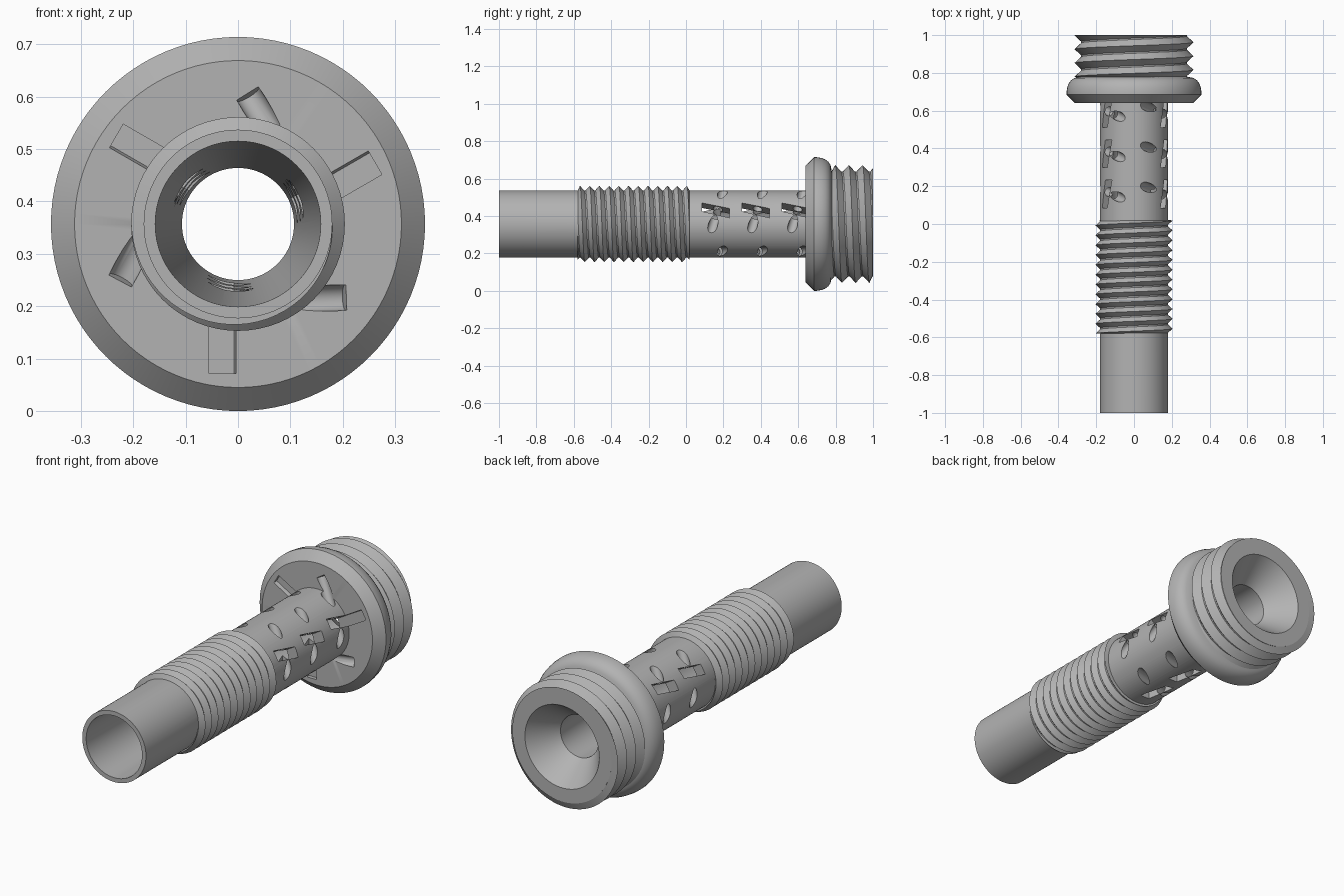
import bpy, bmesh, math
from mathutils import Vector

if "Cube" in bpy.data.objects:
    bpy.data.objects.remove(bpy.data.objects["Cube"])

AXIS_Z = 0.357
grey = bpy.data.materials.new("steel_grey")
grey.diffuse_color = (0.45, 0.45, 0.45, 1)
grey.use_nodes = True
grey.node_tree.nodes["Principled BSDF"].inputs["Base Color"].default_value = grey.diffuse_color


def polar(r, a, y):
    return Vector((r * math.cos(a), y, AXIS_Z + r * math.sin(a)))


def finish(bm, name):
    bmesh.ops.recalc_face_normals(bm, faces=bm.faces)
    me = bpy.data.meshes.new(name)
    bm.to_mesh(me)
    bm.free()
    me.materials.append(grey)
    ob = bpy.data.objects.new(name, me)
    bpy.context.collection.objects.link(ob)
    return ob


def activate(ob):
    bpy.ops.object.select_all(action='DESELECT')
    ob.select_set(True)
    bpy.context.view_layer.objects.active = ob


def lathe(name, profile, n=96):
    bm = bmesh.new()
    rings = [[bm.verts.new(polar(r, 2 * math.pi * i / n, y)) for r, y in profile]
             for i in range(n)]
    m = len(profile)
    for i in range(n):
        a, b = rings[i], rings[(i + 1) % n]
        for j in range(m):
            k = (j + 1) % m
            bm.faces.new((a[j], a[k], b[k], b[j]))
    return finish(bm, name)


def thread(name, lo, hi, root, crest, pitch, phase, n=64):
    """Helical V ridge, trimmed flat at both ends."""
    bm = bmesh.new()
    half = pitch / 2
    steps = int((hi - lo + pitch) / pitch * n)
    prev = None
    for i in range(steps + 1):
        yc = lo - half + pitch * i / n
        a = phase - 2 * math.pi * i / n
        over = max(0, lo - yc, yc - hi)
        r = max(root - 0.002, crest - (crest - root) * over / half)
        base = root - 0.004
        clamp = lambda y: min(max(y, lo), hi)
        pts = [(base, clamp(yc - half)), (r, clamp(yc)), (base, clamp(yc + half))]
        cur = [bm.verts.new(polar(q, a, y)) for q, y in pts]
        if prev:
            for j in range(3):
                k = (j + 1) % 3
                bm.faces.new((prev[j], prev[k], cur[k], cur[j]))
        prev = cur
    return finish(bm, name)


# hollow tube with flanged head, tapered bore and funnel mouth
body = lathe("tube_and_head", [
    (0.158, -1), (0.18, -1), (0.18, 0.64), (0.312, 0.64), (0.357, 0.685),
    (0.357, 0.70), (0.353, 0.725), (0.345, 0.745), (0.333, 0.761),
    (0.315, 0.773), (0.28, 0.78), (0.28, 1), (0.21, 1), (0.107, 0.86)])

# cutters: slanted round drillings along chords, and sheared slots
drills, slots = bmesh.new(), bmesh.new()
for row in range(3):
    for turn in range(3):
        t = math.radians(120 * turn)
        y = 0.2135 * row
        p = polar(0.18, t + math.radians(67), 0.195 + y)
        q = polar(0.18, t + math.radians(-3), 0.143 + y)
        d = (p - q).normalized()
        start, end = q - d * 0.04, p + d * 0.10
        u = d.cross(Vector((0, 1, 0))).normalized()
        v = d.cross(u)
        loops = []
        for c in (start, end):
            loops.append([drills.verts.new(c + 0.025 * (u * math.cos(k * math.pi / 12)
                          + v * math.sin(k * math.pi / 12))) for k in range(24)])
        drills.faces.new(loops[0])
        drills.faces.new(loops[1])
        for k in range(24):
            m = (k + 1) % 24
            drills.faces.new((loops[0][k], loops[0][m], loops[1][m], loops[1][k]))

        a = t + math.radians(30)
        out = Vector((math.cos(a), 0, math.sin(a)))
        tan = Vector((-math.sin(a), 0, math.cos(a)))
        ends = []
        for yy, shift in ((0.085, 0.035), (0.232, 0.0)):
            ends.append([slots.verts.new(Vector((0, yy + y, AXIS_Z)) + out * r + tan * (s + shift))
                         for r, s in ((0.09, -0.06), (0.285, -0.06), (0.285, -0.008), (0.09, -0.008))])
        slots.faces.new(ends[0])
        slots.faces.new(ends[1])
        for k in range(4):
            m = (k + 1) % 4
            slots.faces.new((ends[0][k], ends[0][m], ends[1][m], ends[1][k]))

for bm, name in ((drills, "drill_cutter"), (slots, "slot_cutter")):
    cutter = finish(bm, name)
    cutter.hide_render = True
    mod = body.modifiers.new(name, 'BOOLEAN')
    mod.operation = 'DIFFERENCE'
    mod.solver = 'EXACT'
    mod.object = cutter
    activate(body)
    bpy.ops.object.modifier_apply(modifier=name)
    bpy.data.objects.remove(cutter)

# external threads on the tube and on the head
tube_thread = thread("tube_thread", -0.58, 0.02, 0.18, 0.204, 0.052, 0)
head_thread = thread("head_thread", 0.775, 1.0, 0.28, 0.315, 0.073, 0.4)

for ob in (body, tube_thread, head_thread):
    activate(ob)
    bpy.ops.object.shade_smooth_by_angle(angle=math.radians(30))
